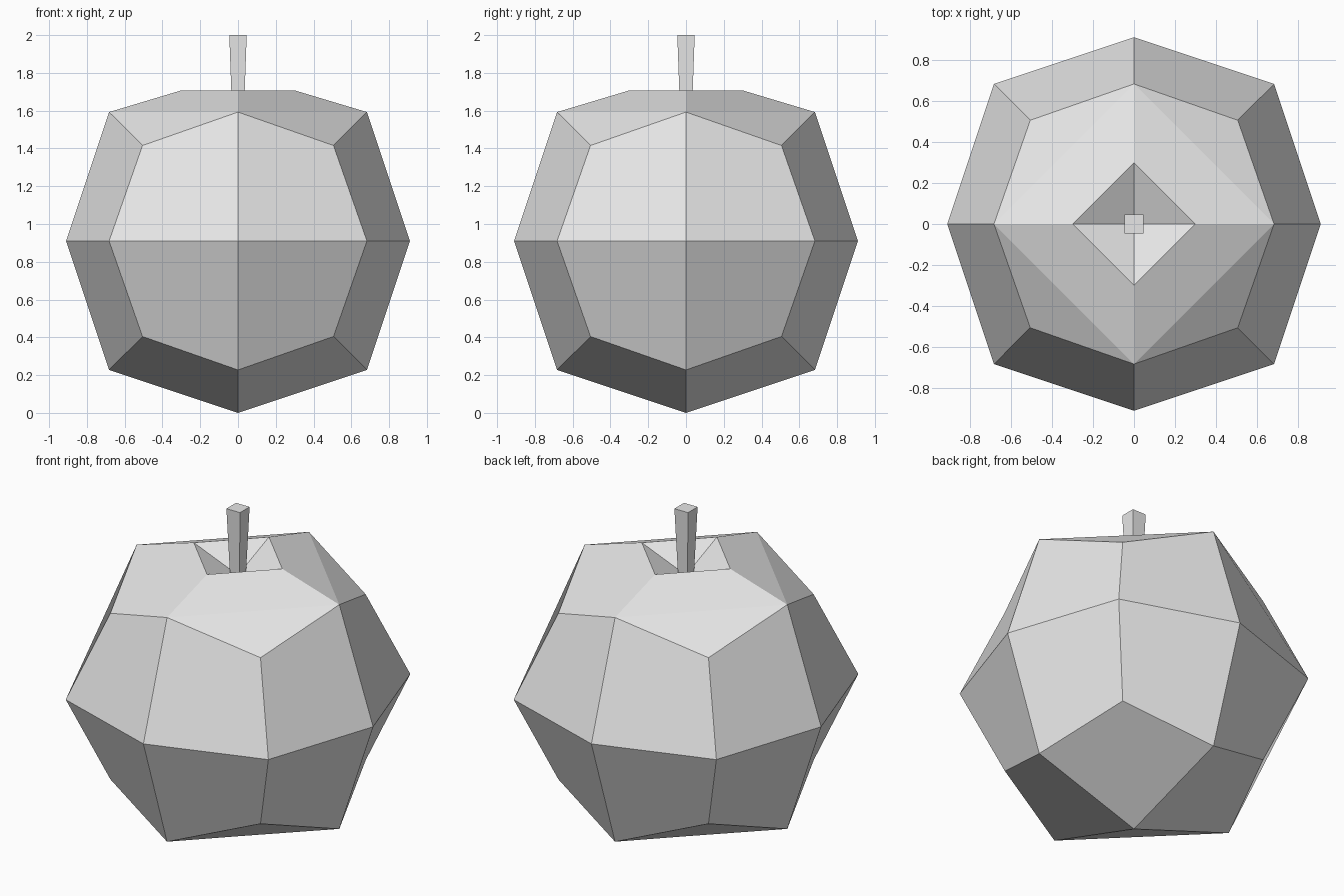
import bpy
import bmesh
from mathutils import Vector

cube = bpy.data.objects.get("Cube")
if cube:
    bpy.data.objects.remove(cube, do_unlink=True)

RADIUS = 0.91
RIM, RIM_Z, PIT_Z = 0.298, 1.708, 1.59

grey = bpy.data.materials.new("plain grey")
grey.use_nodes = True
grey.diffuse_color = (0.8, 0.8, 0.8, 1)
grey.node_tree.nodes["Principled BSDF"].inputs["Base Color"].default_value = (0.8, 0.8, 0.8, 1)


def add_object(name, bm):
    bmesh.ops.recalc_face_normals(bm, faces=bm.faces[:])
    mesh = bpy.data.meshes.new(name)
    bm.to_mesh(mesh)
    bm.free()
    mesh.materials.append(grey)
    obj = bpy.data.objects.new(name, mesh)
    bpy.context.collection.objects.link(obj)
    return obj


# Fruit body: a cube divided once and rounded by pulling in its edges and corners
bm = bmesh.new()
bmesh.ops.create_cube(bm, size=2)
bmesh.ops.subdivide_edges(bm, edges=bm.edges[:], cuts=1, use_grid_fill=True)
pull = {1: 1.0, 2: 0.75, 3: 5 / 9}
for v in bm.verts:
    outward = sum(abs(c) > 0.5 for c in v.co)
    v.co = v.co * pull[outward] * RADIUS + Vector((0, 0, RADIUS))

# Rim of the stem pit: one new point on each edge that meets the top point
top = max(bm.verts, key=lambda v: v.co.z)
rim, shoulder = [], []
for edge in list(top.link_edges):
    far = edge.other_vert(top)
    direction = Vector((far.co.x, far.co.y, 0)).normalized()
    new_edge, point = bmesh.utils.edge_split(edge, top, 0.5)
    point.co = direction * RIM + Vector((0, 0, RIM_Z))
    rim.append(point)
    shoulder.append(far)

# Cut each top face along the rim and again along the shoulder
for ring in (rim, shoulder):
    for face in list(bm.faces):
        ends = [v for v in face.verts if v in ring]
        if len(ends) == 2 and any(v in rim for v in face.verts):
            if not any(e.other_vert(ends[0]) == ends[1] for e in ends[0].link_edges):
                bmesh.utils.face_split(face, ends[0], ends[1])
top.co.z = PIT_Z
add_object("fruit_body", bm)

# Stem: a square post that widens upward
bm = bmesh.new()
bmesh.ops.create_cube(bm, size=2)
for v in bm.verts:
    upper = v.co.z > 0
    half = 0.046 if upper else 0.031
    v.co = (v.co.x * half, v.co.y * half, 2.0 if upper else PIT_Z - 0.01)
add_object("stem", bm)
